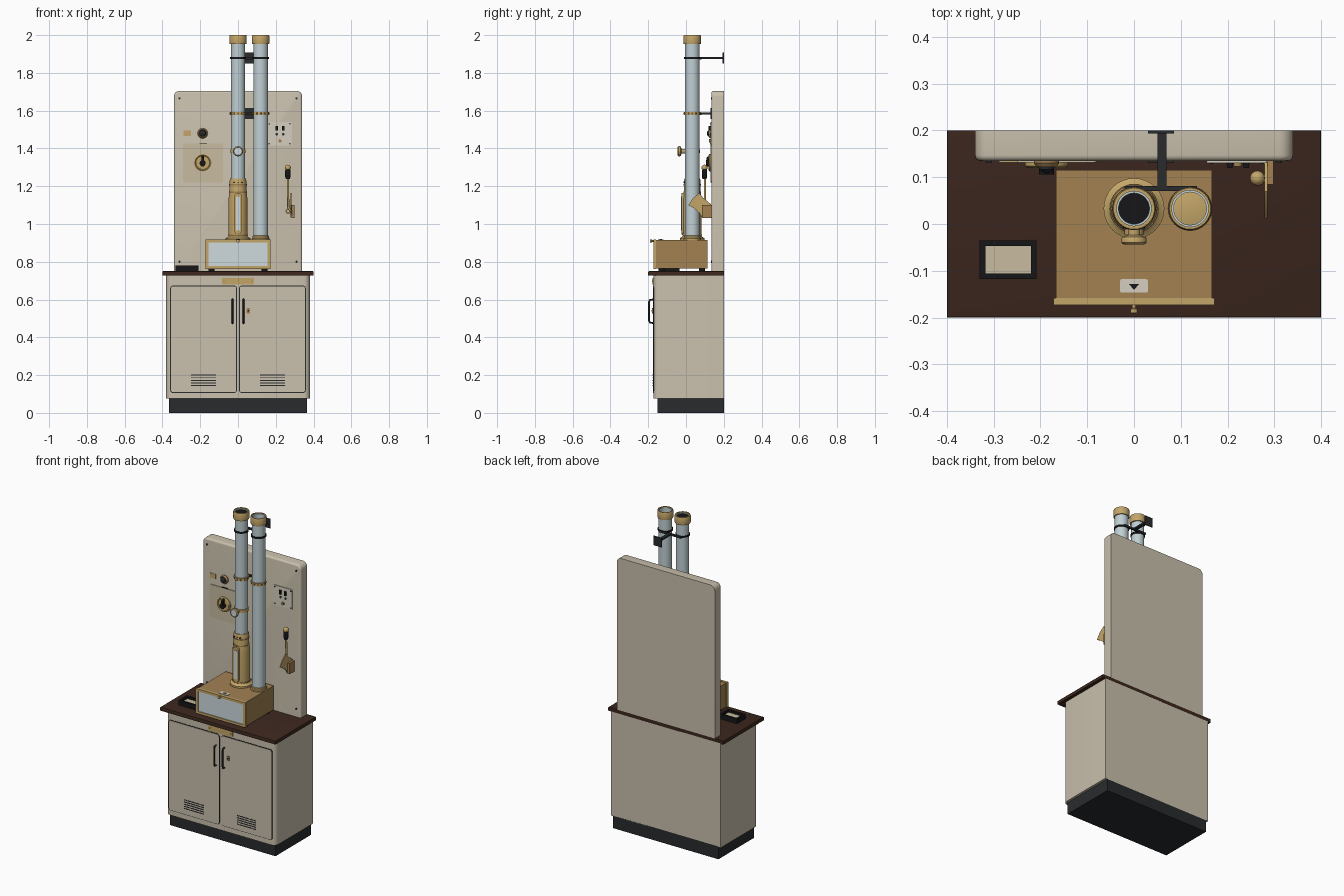
import bpy, bmesh
from math import pi, sin, cos
from mathutils import Matrix, Vector

if "Cube" in bpy.data.objects:
    bpy.data.objects.remove(bpy.data.objects["Cube"])
made = []


def material(name, *rgb):
    m = bpy.data.materials.new(name)
    m.use_nodes = True
    m.diffuse_color = (*rgb, 1)
    m.node_tree.nodes["Principled BSDF"].inputs["Base Color"].default_value = (*rgb, 1)
    return m


CREAM = material("cream_enamel", .59, .53, .42)
PALE = material("pale_plate", .66, .62, .52)
TAN = material("tan_plate", .58, .5, .35)
BRASS = material("brass", .55, .38, .14)
BRONZE = material("bronze", .36, .22, .085)
WOOD = material("dark_wood", .045, .02, .013)
DARK = material("charcoal", .022, .024, .027)
BLACK = material("black", .008, .008, .009)
STEEL = material("steel_tube", .53, .63, .66)
GLASS = material("glass", .62, .7, .73)


def finish(name, bm, mat):
    bmesh.ops.recalc_face_normals(bm, faces=bm.faces)
    mesh = bpy.data.meshes.new(name)
    bm.to_mesh(mesh)
    bm.free()
    ob = bpy.data.objects.new(name, mesh)
    mesh.materials.append(mat)
    bpy.context.collection.objects.link(ob)
    made.append(ob)
    return ob


def bevel(bm, pick, r, seg):
    edges = [e for e in bm.edges if pick((e.verts[0].co + e.verts[1].co) / 2,
                                        e.verts[0].co - e.verts[1].co)]
    bmesh.ops.bevel(bm, geom=edges, offset=r, segments=seg, profile=.5, affect='EDGES')


def box(name, x, y, z, mat, *bevels):
    """Box from ranges; each bevel is (edge test, radius, segments)."""
    bm = bmesh.new()
    bmesh.ops.create_cube(bm, size=1)
    for v in bm.verts:
        v.co = [r[0] if c < 0 else r[1] for c, r in zip(v.co, (x, y, z))]
    for b in bevels:
        bevel(bm, *b)
    return finish(name, bm, mat)


def along(axis):
    """Edge test: edges parallel to an axis."""
    return lambda mid, d: abs(d[axis]) > .99 * d.length


def lathe(name, profile, loc, mat, facing='UP', seg=32):
    """Revolve (radius, height) points about z, or about -y when facing FRONT."""
    bm = bmesh.new()
    vs = [bm.verts.new((r, 0, h)) for r, h in profile]
    es = [bm.edges.new(p) for p in zip(vs, vs[1:])]
    bmesh.ops.spin(bm, geom=vs + es, cent=(0, 0, 0), axis=(0, 0, 1), angle=2 * pi, steps=seg)
    bmesh.ops.remove_doubles(bm, verts=bm.verts, dist=1e-5)
    turn = Matrix.Rotation(pi / 2, 4, 'X') if facing == 'FRONT' else Matrix()
    bm.transform(Matrix.Translation(loc) @ turn)
    return finish(name, bm, mat)


def disc(name, r, h, loc, mat, facing='FRONT', seg=24):
    return lathe(name, [(0, 0), (r, 0), (r, h), (0, h)], loc, mat, facing, seg)


def ring(name, ro, ri, h, loc, mat, facing='UP'):
    return lathe(name, [(ri, 0), (ro, 0), (ro, h), (ri, h), (ri, 0)], loc, mat, facing)


def prism(name, pts, a, b, axis, mat):
    """Extrude a 2D outline along axis 0 (y,z points) or axis 2 (x,y points)."""
    bm = bmesh.new()
    f = bm.faces.new([bm.verts.new((a, *p) if axis == 0 else (*p, a)) for p in pts])
    ext = bmesh.ops.extrude_face_region(bm, geom=[f])["geom"]
    step = Vector((b - a, 0, 0) if axis == 0 else (0, 0, b - a))
    bmesh.ops.translate(bm, vec=step, verts=[g for g in ext if isinstance(g, bmesh.types.BMVert)])
    return finish(name, bm, mat)


def rod(name, pts, r, mat):
    cu = bpy.data.curves.new(name, 'CURVE')
    cu.dimensions, cu.bevel_depth, cu.bevel_resolution, cu.use_fill_caps = '3D', r, 2, True
    sp = cu.splines.new('POLY')
    sp.points.add(len(pts) - 1)
    for p, co in zip(sp.points, pts):
        p.co = (*co, 1)
    cu.materials.append(mat)
    bpy.context.collection.objects.link(bpy.data.objects.new(name, cu))


# Cabinet carcass
box("plinth", (-.365, .365), (-.15, .2), (0, .08), DARK)
front_posts = lambda m, d: abs(d.z) > .1 and m.y < 0
box("cabinet_body", (-.38, .38), (-.172, .2), (.075, .73), CREAM, (front_posts, .03, 6))
box("countertop", (-.4, .4), (-.2, .2), (.728, .75), WOOD, (front_posts, .03, 6),
    (lambda m, d: m.z > .749 and m.y < .19, .004, 2))
panel_top = lambda m, d: abs(d.y) > .01 and m.z > 1
box("back_panel", (-.34, .34), (.135, .2), (.75, 1.705), CREAM, (panel_top, .03, 6),
    (lambda m, d: m.y < .136 and m.z > .751, .012, 4))

# Doors with seams, vents and handles
for side, s in (("right", -1), ("left", 1)):
    xs = sorted((s * .01, s * .355))
    box(side + "_door_seam", (xs[0] - .004, xs[1] + .004), (-.1735, -.16), (.106, .674), DARK,
        (along(1), .014, 4))
    box(side + "_door", xs, (-.176, -.16), (.11, .67), CREAM, (along(1), .01, 4))
    for i in range(5):
        z = .143 + i * .0135
        box(side + "_vent_slot", (s * .183 - .066, s * .183 + .066), (-.1775, -.17), (z, z + .005), DARK)
    hx = s * .029
    rod(side + "_door_handle", [(hx, -.17, .475), (hx, -.19, .478), (hx, -.195, .488),
        (hx, -.195, .588), (hx, -.19, .598), (hx, -.17, .601)], .005, DARK)
box("lock_plate", (.046, .064), (-.18, -.17), (.525, .555), BRONZE, (along(1), .004, 2))
disc("keyhole", .004, .003, (.055, -.179, .54), BLACK, seg=12)
box("name_plate", (-.085, .085), (-.177, -.165), (.68, .715), BRASS, (along(1), .006, 3))
for x in (-.075, .075):
    disc("name_plate_screw", .004, .003, (x, -.176, .697), BRONZE, seg=12)

# Instrument box on feet
box("instrument_box", (-.167, .167), (-.163, .115), (.765, .915), BRONZE)
for x in (-.14, .14):
    for y in (-.13, .085):
        disc("box_foot", .015, .018, (x, y, .75), BLACK, 'UP')
for z in (.762, .903):
    box("window_frame_rail", (-.172, .172), (-.173, -.158), (z, z + .015), BRASS)
for x in (-.172, .157):
    box("window_frame_post", (x, x + .015), (-.173, -.158), (.762, .918), BRASS)
box("front_window", (-.157, .157), (-.168, -.16), (.775, .905), GLASS)
lathe("window_knob", [(0, 0), (.004, 0), (.004, .008), (.008, .01), (.008, .018), (0, .02)],
      (0, -.172, .91), BRASS, 'FRONT', 16)
box("pointer_plate", (-.03, .03), (-.147, -.118), (.914, .918), PALE, (along(2), .004, 2))
prism("pointer_triangle", [(-.011, -.128), (0, -.141), (.011, -.128)], .917, .92, 2, BLACK)

# Two vertical tubes
Y = .033
for name, x, r in (("main", 0, .037), ("second", .12, .039)):
    ring(name + "_tube", r, r - .004, 1.075, (x, Y, .92), STEEL)
    lathe(name + "_tube_cap", [(r, 0), (.045, 0), (.046, .004), (.046, .042), (.044, .047),
          (r, .047), (r, 0)], (x, Y, 1.953), BRASS)
    ring(name + "_tube_band", .043, r - .002, .018, (x, Y, 1.576), BRASS)
    for i in range(12):
        a = i * pi / 6
        disc("band_stud", .004, .01, (x + .042 * cos(a), Y + .042 * sin(a), 1.58), BRONZE, 'UP', 8)
    ring(name + "_upper_clamp", r + .005, r - .002, .01, (x, Y, 1.873), BLACK)
disc("main_tube_core", .034, .02, (0, Y, 1.97), BLACK, 'UP', 32)
lathe("second_tube_foot", [(0, 0), (.047, 0), (.047, .008), (.043, .012), (.043, .022),
      (.038, .024), (0, .024)], (.12, Y, .915), BRASS)

# Brass sleeve on the main tube
lathe("main_sleeve", [(.036, 0), (.065, 0), (.065, .01), (.054, .016), (.05, .022), (.05, .215),
      (.048, .235), (.044, .26), (.044, .315), (.041, .325), (.036, .326)], (0, Y, .915), BRASS)
for z in (.938, 1.165, 1.205):
    ring("sleeve_bead", .052 if z < 1.1 else .047, .04, .006, (0, Y, z), BRONZE)
box("sleeve_slot_frame", (-.02, .02), (-.024, .01), (.945, 1.165), BRASS, (along(1), .018, 4))
box("sleeve_slot_glass", (-.011, .011), (-.026, 0), (.965, 1.145), GLASS, (along(1), .009, 4))
for x in (-.02, 0, .02):
    disc("sleeve_screw", .004, .012, (x, 0, 1.22), DARK, seg=12)

# Sight glass on the main tube
ring("sight_collar", .041, .035, .02, (0, Y, 1.375), BRASS)
lathe("sight_housing", [(0, 0), (.013, 0), (.013, .03), (.025, .034), (.027, .038), (.027, .046),
      (.022, .05), (.021, .046), (0, .046)], (0, .006, 1.385), BRASS, 'FRONT')
disc("sight_lens", .021, .003, (0, -.039, 1.385), GLASS)

# Wall brackets
for name, z, back in (("upper", 1.878, .2), ("lower", 1.584, .137)):
    box(name + "_bracket_bar", (-.02, .135), (.071, .081), (z - .006, z + .006), DARK)
    box(name + "_bracket_arm", (.05, .07), (.075, back), (z - .005, z + .005), DARK)
    box(name + "_bracket_plate", (.03, .086), (back - .006, back), (z - .029, z + .029), DARK)

# Back panel fittings
F = .136
for x in (-.31, .31):
    for z in (.8, 1.665):
        disc("panel_screw", .006, .004, (x, F, z), DARK, seg=12)
box("dial_plate", (-.29, -.08), (.131, F), (1.22, 1.425), TAN, (along(1), .008, 3))
box("dial_marker", (-.205, -.165), (.129, F), (1.425, 1.429), BLACK)
lathe("dial", [(0, 0), (.046, 0), (.046, .008), (.04, .012), (.036, .008), (0, .008)],
      (-.187, .132, 1.325), BRASS, 'FRONT')
disc("dial_knob", .016, .02, (-.187, .126, 1.322), BLACK)
prism("dial_pointer", [(.125, 1.305), (.108, 1.305), (.108, 1.352), (.125, 1.362)],
      -.193, -.181, 0, BLACK)
lathe("indicator_bezel", [(0, 0), (.027, 0), (.027, .006), (.021, .014), (.018, .01), (0, .01)],
      (-.187, F, 1.48), BRONZE, 'FRONT')
lathe("indicator_lamp", [(.018, 0), (.016, .009), (.008, .015), (0, .016)],
      (-.187, .126, 1.48), DARK, 'FRONT')
box("indicator_label", (-.288, -.248), (.132, F), (1.465, 1.495), BRASS)
box("socket_plate", (.155, .285), (.13, F), (1.415, 1.54), PALE, (along(1), .006, 3))
for x in (.165, .275):
    for z in (1.425, 1.53):
        disc("socket_screw", .004, .003, (x, .131, z), DARK, seg=12)
for x in (.205, .24):
    box("socket_switch", (x - .006, x + .006), (.12, .131), (1.495, 1.52), BLACK)
    disc("socket_hole", .007, .004, (x, .131, 1.475), DARK, seg=16)
disc("socket_pin", .009, .008, (.222, .131, 1.44), BRONZE, seg=16)

# Lever switch with fan-shaped blade
prism("switch_blade", [(.012, 1.1), (.035, 1.135), (.07, 1.163), (.09, 1.14), (.132, 1.105),
      (.132, 1.06), (.085, 1.035), (.07, 1.06), (.04, 1.085)], .279, .285, 0, BRASS)
box("switch_block", (.285, .298), (.085, F), (1.033, 1.1), BRONZE)
rod("switch_lever", [(.264, .1, 1.25), (.266, .1, 1.09), (.28, .1, 1.065)], .006, BRASS)
lathe("switch_grip", [(0, 0), (.01, 0), (.014, .012), (.014, .045), (.009, .055), (0, .055)],
      (.264, .098, 1.238), BLACK, seg=20)
lathe("switch_ball", [(.016 * sin(pi * i / 8), -.016 * cos(pi * i / 8)) for i in range(9)],
      (.264, .098, 1.298), BRASS, seg=20)
ring("switch_pivot", .014, .007, .012, (.266, .108, 1.068), BRASS, 'FRONT')

# Card tray on the counter
for y in (-.118, -.047):
    box("tray_rail", (-.33, -.208), (y, y + .012), (.75, .78), BLACK)
for x in (-.33, -.22):
    box("tray_side", (x, x + .012), (-.118, -.035), (.75, .78), BLACK)
box("tray_card", (-.32, -.218), (-.108, -.045), (.75, .766), TAN)

# Smooth curved surfaces, keep hard edges
bpy.ops.object.select_all(action='DESELECT')
for ob in made:
    ob.select_set(True)
bpy.context.view_layer.objects.active = made[0]
bpy.ops.object.shade_smooth_by_angle(angle=pi / 6)
